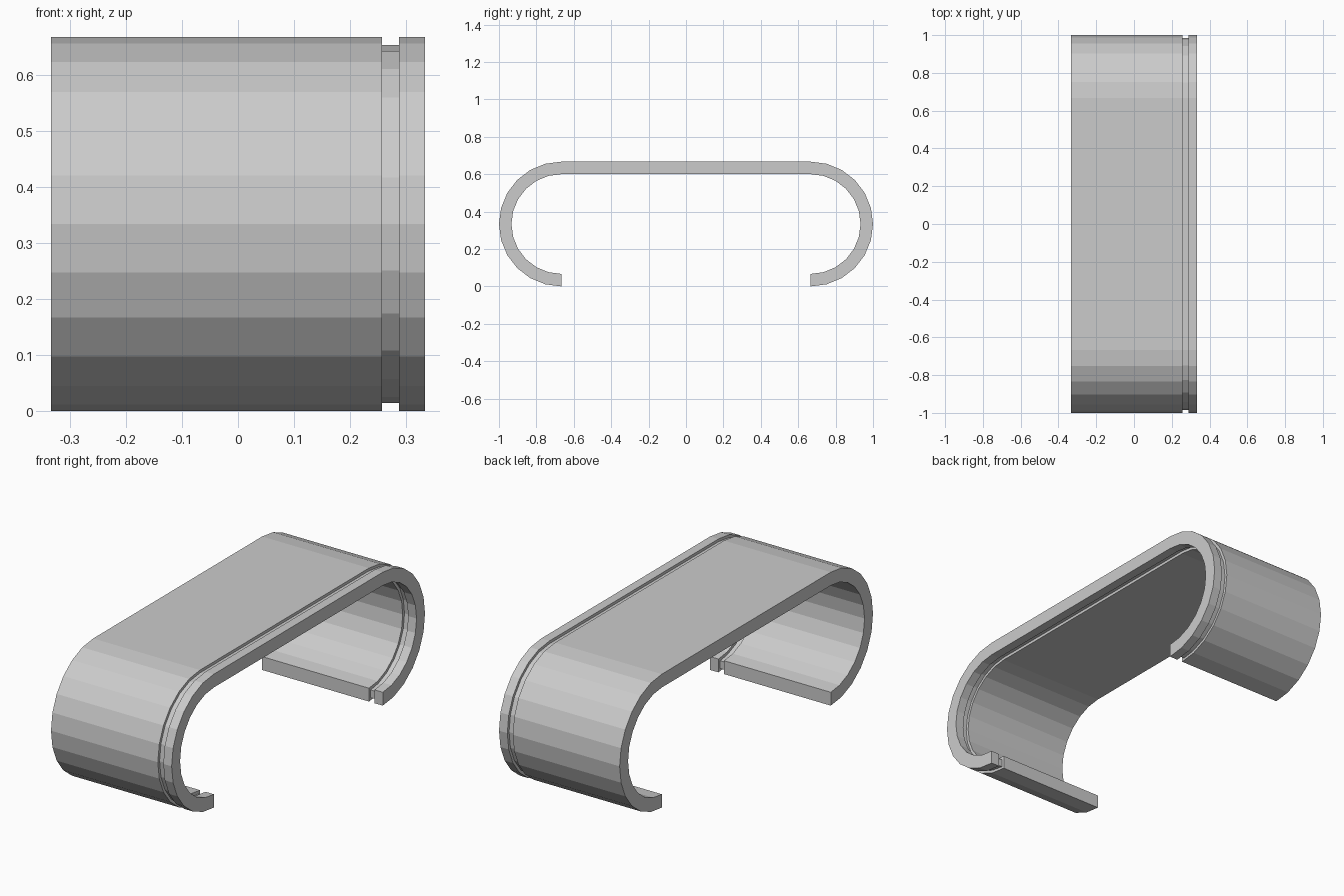
import bpy, bmesh
from math import sin, cos, pi

if "Cube" in bpy.data.objects:
    bpy.data.objects.remove(bpy.data.objects["Cube"])

R, T = 1 / 3, 0.0667      # outer bend radius, strip thickness
CY, CZ = 2 / 3, 1 / 3     # bend centre
SEG = 12                  # facets per half-round bend
GROOVE = 0.014            # groove depth


def arc(radius, end_inset):
    """Open C-shaped path in (y, z), from one lip over the top to the other."""
    right = [(CY + radius * sin(pi * i / SEG), CZ - radius * cos(pi * i / SEG))
             for i in range(SEG + 1)]
    right[0] = (right[0][0] + end_inset, right[0][1])
    return right + [(-y, z) for y, z in reversed(right)]


def section(inset):
    """Closed strip outline, shrunk on all sides by inset."""
    return arc(R - inset, inset), arc(R - T + inset, inset)


# Curled strip: lofted along x with a groove running all the way round
stations = [(-R, 0), (0.257, 0), (0.257, GROOVE),
            (0.2875, GROOVE), (0.2875, 0), (R, 0)]
bm = bmesh.new()
rings = []
for x, inset in stations:
    outer, inner = section(inset)
    rings.append([bm.verts.new((x, y, z)) for y, z in outer + inner[::-1]])

n = len(rings[0])
for a, b in zip(rings, rings[1:]):
    for i in range(n):
        j = (i + 1) % n
        bm.faces.new((a[i], a[j], b[j], b[i]))

# Side caps as quads between outer and inner paths
for ring in (rings[0], rings[-1]):
    for i in range(n // 2 - 1):
        bm.faces.new((ring[i], ring[i + 1], ring[n - 2 - i], ring[n - 1 - i]))

bmesh.ops.recalc_face_normals(bm, faces=bm.faces)
mesh = bpy.data.meshes.new("curled_strip")
bm.to_mesh(mesh)
bm.free()
bpy.context.collection.objects.link(bpy.data.objects.new("curled_strip", mesh))
